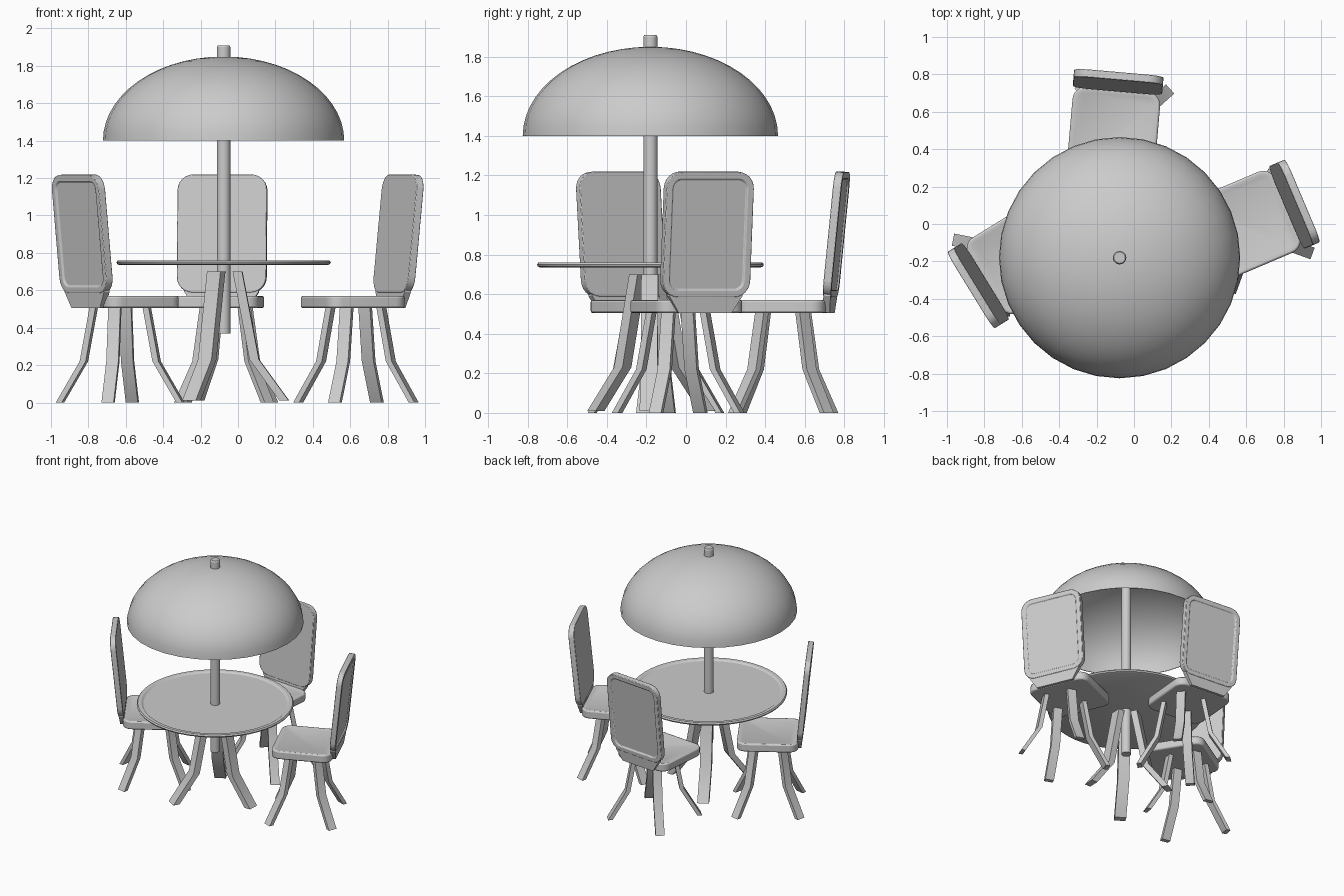
import bpy, bmesh
from math import sin, cos, pi, radians
from mathutils import Matrix

cube = bpy.data.objects.get("Cube")
if cube:
    bpy.data.objects.remove(cube, do_unlink=True)

parts = []
T = Matrix.Translation


def R(angle, axis):
    return Matrix.Rotation(radians(angle), 4, axis)


UPRIGHT = R(90, 'X')                       # profile plane becomes XZ
FACING = R(90, 'Z') @ R(90, 'X')           # profile plane becomes YZ, depth along +X


def finish(name, bm, matrix, bevel=0.0):
    bmesh.ops.recalc_face_normals(bm, faces=bm.faces)
    bm.transform(matrix)
    mesh = bpy.data.meshes.new(name)
    bm.to_mesh(mesh)
    bm.free()
    obj = bpy.data.objects.new(name, mesh)
    bpy.context.collection.objects.link(obj)
    if bevel:
        mod = obj.modifiers.new("edge_bevel", 'BEVEL')
        mod.width, mod.segments = bevel, 2
        mod.limit_method, mod.angle_limit = 'ANGLE', radians(40)
    parts.append(obj)


def prism(name, outline, depth, matrix, bevel=0.0, front=None, back=None):
    """Extrude an outline; front and back are optional (border, depth) panels."""
    bm = bmesh.new()
    rings = [[bm.verts.new((x, y, z)) for x, y in outline]
             for z in (-depth / 2, depth / 2)]
    low = bm.faces.new(rings[0][::-1])
    high = bm.faces.new(rings[1])
    n = len(outline)
    for i in range(n):
        j = (i + 1) % n
        bm.faces.new((rings[0][i], rings[0][j], rings[1][j], rings[1][i]))
    bm.normal_update()
    for face, panel in ((high, front), (low, back)):
        if panel:
            bmesh.ops.inset_region(bm, faces=[face], thickness=panel[0])
            bmesh.ops.inset_region(bm, faces=[face], thickness=0.004, depth=panel[1])
    finish(name, bm, matrix, bevel)


def rounded_rect(x0, x1, y0, y1, r, steps=6):
    corners = [(x1 - r, y1 - r), (x0 + r, y1 - r), (x0 + r, y0 + r), (x1 - r, y0 + r)]
    return [(cx + r * cos(a), cy + r * sin(a))
            for q, (cx, cy) in enumerate(corners)
            for a in [(q + s / steps) * pi / 2 for s in range(steps + 1)]]


def lathe(name, profile, matrix, segments=32):
    bm = bmesh.new()
    verts = [bm.verts.new((r, 0, z)) for r, z in profile]
    edges = [bm.edges.new(pair) for pair in zip(verts, verts[1:])]
    bmesh.ops.spin(bm, geom=verts + edges, axis=(0, 0, 1), cent=(0, 0, 0),
                   angle=2 * pi, steps=segments, use_merge=True)
    bmesh.ops.remove_doubles(bm, verts=bm.verts, dist=0.0005)
    finish(name, bm, matrix)


def splayed_legs(name, outer, thick, width, angles, base):
    """Bent flat-bar legs from an outer (radius, height) path."""
    outline = outer + [(r - thick, z) for r, z in reversed(outer)]
    for i, angle in enumerate(angles):
        prism(f"{name}_{i + 1}", outline, width, base @ R(angle, 'Z') @ UPRIGHT)


# Table with centre pole, lipped top and three legs
table = T((-0.077, -0.18, 0))
lathe("table_top", [(0, 0.735), (0.557, 0.735), (0.569, 0.74), (0.573, 0.75),
                    (0.566, 0.76), (0.54, 0.76), (0.525, 0.75), (0, 0.75)], table, 48)
lathe("umbrella_pole", [(0, 0.37), (0.036, 0.37), (0.036, 1.9), (0.03, 1.91), (0, 1.91)],
      table, 20)
splayed_legs("table_leg", [(0.1, 0.7), (0.19, 0.23), (0.35, 0.01)], 0.05, 0.085,
             (-122, -2, 118), table)

# Umbrella canopy, a thin half ellipsoid shell open below
rows = 14
dome = [(0.645 * cos(i / rows * pi / 2), 1.4 + 0.45 * sin(i / rows * pi / 2))
        for i in range(rows)] + [(0, 1.85)]
lining = [(max(r - 0.004, 0), z - (0.004 if i else 0)) for i, (r, z) in enumerate(dome)]
lathe("umbrella_canopy", lining[::-1] + dome, table)


def chair(name, x, y, angle):
    base = T((x, y, 0)) @ R(angle, 'Z')
    prism(name + "_seat", rounded_rect(-0.225, 0.225, -0.235, 0.235, 0.07), 0.065,
          base @ T((0, 0, 0.5375)), 0.01, front=(0.028, -0.0015))
    # Leaning back with its lower bracket
    lean = base @ T((-0.262, 0, 0.86)) @ R(-5.7, 'Y') @ FACING
    prism(name + "_back", rounded_rect(-0.24, 0.24, -0.275, 0.36, 0.085), 0.042,
          lean, 0.004, back=(0.035, -0.01))
    prism(name + "_back_bracket",
          [(-0.2, -0.24), (-0.2, -0.27), (-0.145, -0.355), (0.145, -0.355), (0.2, -0.27), (0.2, -0.24)],
          0.036, lean)
    # The leg frame sits a little off the seat centre
    splayed_legs(name + "_leg", [(0.16, 0.515), (0.215, 0.22), (0.345, 0)], 0.033, 0.066,
                 [137 + 90 * k for k in range(4)], base @ T((0, 0.045, 0)))


chair("rear_chair", -0.108, 0.495, -95)
chair("left_chair", 0.613, 0.002, 203)
chair("right_chair", -0.606, -0.19, 31.6)

# Smooth shading that keeps sharp edges
bpy.ops.object.select_all(action='DESELECT')
for obj in parts:
    obj.select_set(True)
bpy.context.view_layer.objects.active = parts[0]
bpy.ops.object.shade_smooth_by_angle(angle=radians(30))
